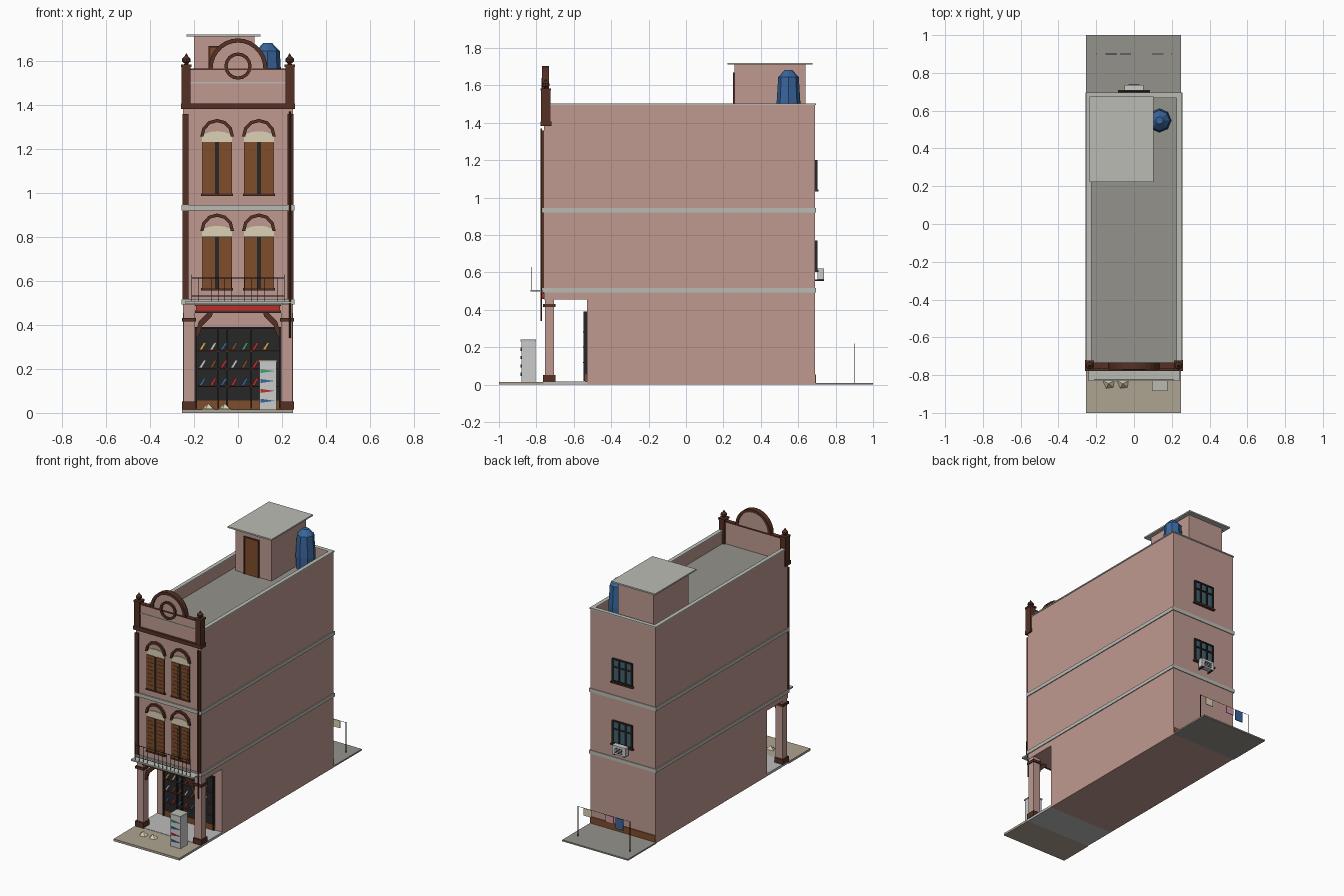
import bpy, bmesh, math
from mathutils import Matrix, Vector

if "Cube" in bpy.data.objects:
    bpy.data.objects.remove(bpy.data.objects["Cube"])

COLS = dict(pink=(.52, .32, .28), brown=(.09, .03, .018), wood=(.22, .075, .025), trim=(.5, .5, .46),
            roof=(.3, .29, .26), pave=(.42, .37, .28), floor=(.5, .5, .5), dark=(.02, .02, .022),
            red=(.5, .03, .025), cream=(.72, .64, .46), white=(.72, .72, .7), blue=(.04, .13, .33),
            glass=(.06, .12, .15), green=(.05, .35, .15), yellow=(.7, .4, .05), rose=(.6, .3, .38))
MATS = {}
for k, c in COLS.items():
    MATS[k] = bpy.data.materials.new(k)
    MATS[k].diffuse_color = (*c, 1)


def finish(name, bm, mat):
    bmesh.ops.recalc_face_normals(bm, faces=bm.faces)
    me = bpy.data.meshes.new(name)
    bm.to_mesh(me)
    bm.free()
    me.materials.append(MATS[mat])
    ob = bpy.data.objects.new(name, me)
    bpy.context.collection.objects.link(ob)
    return ob


def boxes(name, mat, *specs):
    """Boxes given as x0, x1, y0, y1, z0, z1."""
    bm = bmesh.new()
    for x0, x1, y0, y1, z0, z1 in specs:
        m = Matrix.Translation(((x0 + x1) / 2, (y0 + y1) / 2, (z0 + z1) / 2))
        bmesh.ops.create_cube(bm, size=1, matrix=m @ Matrix.Diagonal((x1 - x0, y1 - y0, z1 - z0, 1)))
    return finish(name, bm, mat)


def sides(s):
    """The box and its mirror image in x."""
    return [s, (-s[1], -s[0], *s[2:])]


def poly(name, mat, y0, y1, *shapes):
    """x-z outlines extruded along y."""
    bm = bmesh.new()
    for pts in shapes:
        f = bm.faces.new([bm.verts.new((x, y0, z)) for x, z in pts])
        r = bmesh.ops.extrude_face_region(bm, geom=[f])
        vs = [v for v in r['geom'] if isinstance(v, bmesh.types.BMVert)]
        bmesh.ops.translate(bm, verts=vs, vec=(0, y1 - y0, 0))
    return finish(name, bm, mat)


def arc(cx, cz, rx, rz, n, a0=0.0, a1=math.pi):
    return [(cx + rx * math.cos(a0 + (a1 - a0) * i / n), cz + rz * math.sin(a0 + (a1 - a0) * i / n))
            for i in range(n + 1)]


def band(cx, cz, rx, rz, t, n, a1=math.pi):
    """Quads forming an arched band of thickness t."""
    o, i = arc(cx, cz, rx, rz, n, 0, a1), arc(cx, cz, rx - t, rz - t, n, 0, a1)
    return [(o[k], o[k + 1], i[k + 1], i[k]) for k in range(n)]


def lathe(name, mat, n, profile, *centres):
    bm = bmesh.new()
    for cx, cy in centres:
        rings = [[bm.verts.new((cx + r * math.cos(2 * math.pi * k / n), cy + r * math.sin(2 * math.pi * k / n), z))
                  for k in range(n)] for r, z in profile]
        for a, b in zip(rings, rings[1:]):
            for k in range(n):
                bm.faces.new((a[k], a[(k + 1) % n], b[(k + 1) % n], b[k]))
        bm.faces.new(rings[0])
        bm.faces.new(rings[-1])
    return finish(name, bm, mat)


# ground
boxes("front_pavement", "pave", (-.255, .25, -1, -.76, 0, .015))
boxes("walkway_floor", "floor", (-.25, .25, -.76, -.53, 0, .017))
boxes("back_yard", "roof", (-.255, .25, .69, 1, 0, .01))

# main body and parapets
boxes("ground_floor", "pink", (-.25, .25, -.53, .69, 0, .456))
boxes("upper_floors", "pink", (-.25, .25, -.76, .69, .455, 1.405))
boxes("roof_deck", "roof", (-.235, .235, -.74, .675, 1.404, 1.41))
boxes("roof_parapet", "pink", *sides((.23, .25, -.74, .69, 1.4, 1.495)), (-.23, .23, .67, .69, 1.4, 1.495))
boxes("parapet_coping", "trim", *sides((.226, .254, -.74, .695, 1.495, 1.503)),
      (-.226, .226, .666, .695, 1.495, 1.503))
boxes("floor_bands", "trim", (-.256, .256, -.768, .695, .492, .516), (-.256, .256, -.768, .695, .92, .945))

# arcade pillars, corner strips and downpipe
boxes("arcade_pillars", "pink", *sides((.195, .248, -.755, -.705, .015, .456)))
boxes("pillar_bases", "brown", *sides((.19, .254, -.765, -.698, .015, .052)))
boxes("pillar_capitals", "brown", *sides((.19, .254, -.765, -.698, .415, .432)))
boxes("corner_strips", "brown", *sides((.226, .252, -.772, -.758, .516, .92)),
      *sides((.226, .252, -.772, -.758, .945, 1.36)))
lathe("downpipe", "brown", 6, [(.005, .34), (.005, 1.37)], (.237, -.773))
bracket = [(.19, .345), (.178, .35), (.163, .395), (.118, .44), (.115, .458), (.135, .458), (.178, .415), (.19, .375)]
poly("arcade_brackets", "brown", -.75, -.735, bracket, [(-x, z) for x, z in bracket])
boxes("shop_sign", "red", (-.19, .19, -.775, -.758, .465, .487))
boxes("sign_frame", "brown", (-.195, .195, -.778, -.758, .486, .493), (-.195, .195, -.772, -.758, .457, .465))

# balcony
boxes("balcony_slab", "trim", (-.24, .24, -.832, -.765, .497, .507))
boxes("balcony_railing", "dark", (-.21, .21, -.826, -.823, .612, .615), (-.21, .21, -.826, -.823, .53, .533),
      *[(-.211 + .03 * i, -.209 + .03 * i, -.826, -.824, .506, .63 if i % 7 == 0 else .613) for i in range(15)])

# arched facade windows with louvred shutters
shut, slat, fan, arch, gap, sill = [], [], [], [], [], []
for cx in (-.095, .095):
    for z in (.565, .995):
        gap.append((cx - .068, cx + .068, -.763, -.758, z, z + .237))
        sill.append((cx - .073, cx + .073, -.772, -.758, z - .008, z + .002))
        for s in (-1, 1):
            x0, x1 = sorted((cx + s * .009, cx + s * .067))
            shut.append((x0, x1, -.769, -.762, z + .002, z + .236))
            slat += [(x0 + .008, x1 - .008, -.772, -.768, z + .02 + .026 * k, z + .032 + .026 * k)
                     for k in range(8)]
        fan.append([(cx - .068, z + .237), (cx + .068, z + .237)] + arc(cx, z + .258, .068, .028, 6))
        arch += band(cx, z + .262, .077, .08, .015, 6)
boxes("window_openings", "dark", *gap)
boxes("window_sills", "brown", *sill)
boxes("shutters", "wood", *shut)
boxes("shutter_louvres", "wood", *slat)
poly("window_fanlights", "cream", -.766, -.758, *fan)
poly("window_arches", "brown", -.775, -.758, *arch)

# front cornice and crest
boxes("front_cornice", "brown", (-.26, .26, -.777, -.72, 1.382, 1.408))
boxes("front_parapet", "pink", (-.22, .22, -.762, -.738, 1.4, 1.562))
boxes("front_parapet_cap", "brown", (-.22, .22, -.766, -.734, 1.56, 1.567))
boxes("front_moulding", "trim", (-.22, .22, -.766, -.76, 1.497, 1.504))
boxes("crest_posts", "brown", *sides((.215, .256, -.775, -.725, 1.4, 1.575)),
      *sides((.211, .259, -.778, -.722, 1.572, 1.584)))
lathe("crest_finials", "brown", 8, [(.01, 1.582), (.009, 1.59), (.02, 1.598), (.02, 1.61), (.008, 1.622), (.002, 1.634)],
      (-.235, -.75), (.235, -.75))
poly("crest_panel", "pink", -.76, -.74, arc(0, 1.566, .125, .128, 14))
poly("crest_arch", "brown", -.77, -.733, *band(0, 1.566, .134, .137, .019, 14))
poly("crest_ring", "brown", -.772, -.757, *band(0, 1.577, .062, .062, .015, 16, 2 * math.pi))

# shop front with display
boxes("shop_glass", "dark", (-.195, .195, -.536, -.528, .055, .39))
boxes("shop_plinth", "wood", (-.195, .195, -.539, -.528, .015, .056))
boxes("shop_frame", "dark", *[(x - .004, x + .004, -.547, -.534, .02, .39) for x in (-.191, -.09, -.05, .06, .191)],
      (-.195, .195, -.547, -.534, .383, .391))
boxes("display_shelves", "brown", *[(-.185, .185, -.55, -.535, z - .005, z) for z in (.122, .203, .283)])
hues = ["blue", "white", "yellow", "red", "green", "wood"]
goods = {h: [] for h in hues}
for r, z in enumerate((.124, .205, .285)):
    for k in range(7):
        x = -.178 + .048 * k
        goods[hues[(k * (r + 2) + r + k) % 6]].append([(x, z), (x + .014, z), (x + .034, z + .035), (x + .022, z + .035)])
for h, g in goods.items():
    if g:
        poly("display_goods_" + h, h, -.546, -.538, *g)

# pavement cooler and slippers
boxes("drinks_cooler", "white", (.097, .175, -.88, -.805, .015, .235))
boxes("cooler_top", "trim", (.094, .178, -.884, -.802, .232, .241))
for i, c in enumerate(("blue", "red", "blue", "green")):
    z = .055 + .045 * i
    poly("cooler_stripe_" + str(i), c, -.884, -.879, [(.103, z - .009), (.168, z), (.103, z + .009)])
for i, x in enumerate((-.135, -.06)):
    bm = bmesh.new()
    v = [bm.verts.new(p) for p in ((x - .03, -.83, .017), (x + .03, -.83, .017), (x + .025, -.865, .017),
                                   (x - .012, -.87, .017), (x, -.845, .043))]
    for f in ((0, 1, 2, 3), (0, 1, 4), (1, 2, 4), (2, 3, 4), (3, 0, 4)):
        bm.faces.new([v[k] for k in f])
    finish("pavement_wares_" + str(i), bm, "cream")

# roof stair house and water tank
boxes("stair_house", "pink", (-.2, .075, .26, .64, 1.405, 1.712))
boxes("stair_house_roof", "trim", (-.235, .102, .223, .675, 1.711, 1.721))
boxes("stair_door", "wood", (-.125, -.025, .253, .262, 1.41, 1.66))
boxes("stair_door_frame", "brown", (-.134, -.125, .25, .262, 1.41, 1.669), (-.025, -.016, .25, .262, 1.41, 1.669),
      (-.134, -.016, .25, .262, 1.66, 1.669))
lathe("water_tank", "blue", 8, [(.058, 1.41), (.064, 1.5), (.055, 1.645), (.02, 1.682)], (.135, .548))

# back windows, air conditioner and plinth
for i, z in enumerate((.615, 1.045)):
    boxes("back_glass_%d" % i, "glass", (-.075, .075, .688, .696, z, z + .155))
    boxes("back_window_frame_%d" % i, "dark", *[(x - .005, x + .005, .688, .703, z, z + .155) for x in (-.073, -.025, .025, .073)],
          *[(-.077, .077, .688, .703, h - .004, h + .004) for h in (z + .002, z + .1, z + .153)])
    boxes("back_sill_%d" % i, "brown", (-.085, .085, .688, .709, z - .012, z - .002))
boxes("air_conditioner", "white", (-.05, .05, .704, .737, .562, .622))
boxes("air_conditioner_grille", "dark", *[(-.03, .03, .735, .739, .573 + .01 * k, .577 + .01 * k) for k in range(4)])
boxes("air_conditioner_bracket", "dark", *sides((.035, .041, .69, .737, .554, .563)))
boxes("back_plinth", "wood", (-.25, .25, .688, .695, .01, .055))

# clothes line
boxes("line_poles", "dark", *sides((.198, .202, .898, .902, .01, .22)), (-.2, .2, .8995, .9005, .217, .219))
for c, x, h in (("cream", .125, .05), ("rose", -.045, .05), ("blue", -.12, .075)):
    boxes("washing_" + c, c, (x - .03, x + .03, .898, .902, .217 - h, .217))

for m in bpy.data.materials:
    if m.users and not m.is_grease_pencil:
        m.use_nodes = True
        m.node_tree.nodes["Principled BSDF"].inputs["Base Color"].default_value = m.diffuse_color
